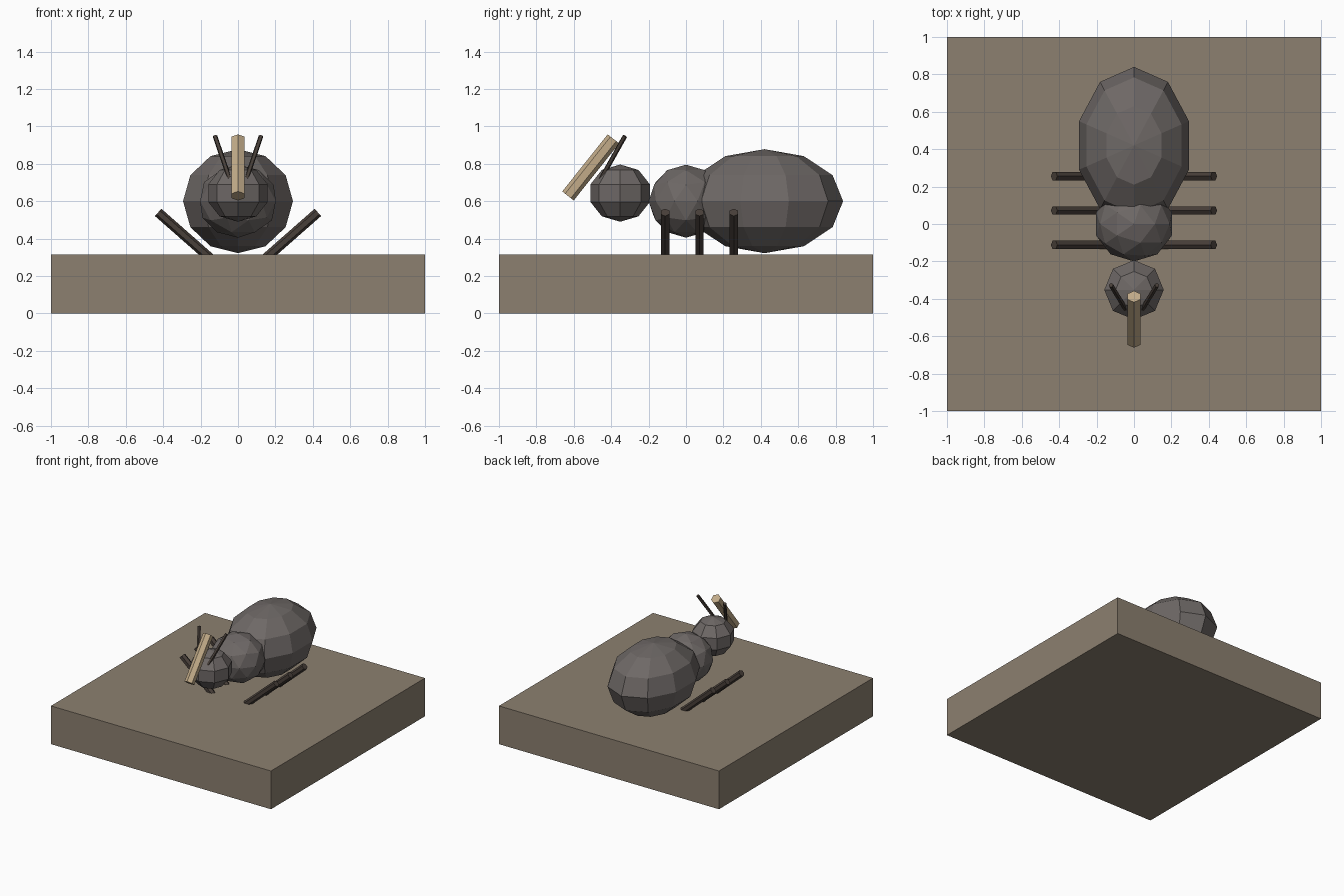
import bpy, bmesh
from mathutils import Vector, Matrix

if "Cube" in bpy.data.objects:
    bpy.data.objects.remove(bpy.data.objects["Cube"])


def material(name, rgb):
    m = bpy.data.materials.new(name)
    m.diffuse_color = (*rgb, 1)
    m.use_nodes = True
    m.node_tree.nodes["Principled BSDF"].inputs["Base Color"].default_value = m.diffuse_color
    return m


SOIL = material("soil", (0.263, 0.216, 0.162))
SHELL = material("shell", (0.155, 0.138, 0.132))
LIMB = material("limb", (0.065, 0.050, 0.041))
STRAW = material("straw", (0.54, 0.41, 0.25))


def finish(name, bm, mat):
    me = bpy.data.meshes.new(name)
    bm.to_mesh(me)
    bm.free()
    me.materials.append(mat)
    ob = bpy.data.objects.new(name, me)
    bpy.context.collection.objects.link(ob)
    return ob


def ball(name, centre, radii, segments=0, rings=0):
    """Low-poly ellipsoid: ringed if segments are given, otherwise faceted in triangles."""
    bm = bmesh.new()
    if segments:
        bmesh.ops.create_uvsphere(bm, u_segments=segments, v_segments=rings, radius=1)
    else:
        bmesh.ops.create_icosphere(bm, subdivisions=2, radius=1)
    bmesh.ops.transform(bm, verts=bm.verts,
                        matrix=Matrix.Translation(centre) @ Matrix.Diagonal((*radii, 1)))
    return finish(name, bm, SHELL)


def rod(name, a, b, radius, sides, mat):
    """Prism from a to b, with one corner kept in the vertical plane of the rod."""
    a, b = Vector(a), Vector(b)
    z = (b - a).normalized()
    x = Vector((0, 0, 1)).cross(z).normalized()
    y = z.cross(x)
    rot = Matrix((x, y, z)).transposed().to_4x4()
    bm = bmesh.new()
    bmesh.ops.create_cone(bm, cap_ends=True, segments=sides, radius1=radius,
                          radius2=radius, depth=(b - a).length)
    bmesh.ops.transform(bm, verts=bm.verts, matrix=Matrix.Translation((a + b) / 2) @ rot)
    return finish(name, bm, mat)


# Ground slab
bm = bmesh.new()
bmesh.ops.create_cube(bm, size=1, matrix=Matrix.Translation((0, 0, 0.157)) @ Matrix.Diagonal((2, 2, 0.314, 1)))
finish("ground_slab", bm, SOIL)

# Body
ball("abdomen", (0, 0.42, 0.6), (0.309, 0.42, 0.278), 10, 6)
ball("thorax", (0, 0, 0.6), (0.213, 0.2, 0.195))
ball("head", (0, -0.352, 0.643), (0.167, 0.167, 0.153), 8, 5)

# Legs and antennae, mirrored left and right
for side, s in (("left", -1), ("right", 1)):
    for i, y in enumerate((-0.112, 0.072, 0.256)):
        rod(f"{side}_leg_{i + 1}", (s * 0.08, y, 0.235), (s * 0.427, y, 0.54), 0.026, 6, LIMB)
    rod(f"{side}_antenna", (s * 0.045, -0.455, 0.72), (s * 0.123, -0.327, 0.948), 0.013, 5, LIMB)

# Carried straw
rod("straw", (0, -0.631, 0.628), (0, -0.388, 0.933), 0.039, 6, STRAW)
